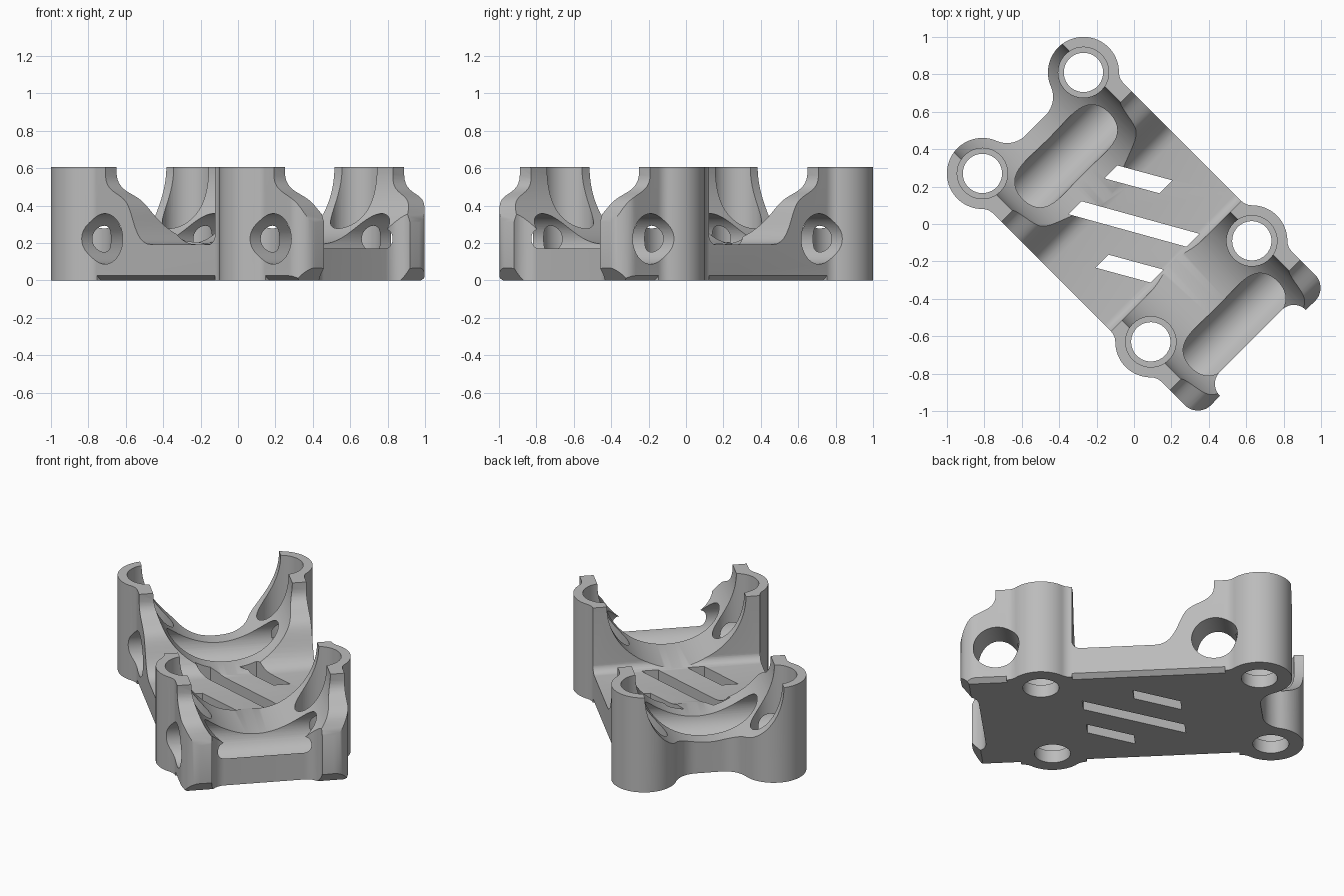
import bpy, bmesh, math
from mathutils import Matrix, Vector
from mathutils.geometry import interpolate_bezier

old = bpy.data.objects.get("Cube")
if old:
    bpy.data.objects.remove(old, do_unlink=True)

HEIGHT = 0.605
POST_V, POST_R = 0.382, 0.19
POST_U = (-0.764, 0.509)
SIDE_V = 0.493
ROD_OFFSET, ROD_R, ROD_Z = 0.25, 0.135, 0.222
CRADLE_R = 0.41

grey = bpy.data.materials.new("plain_grey")
grey.use_nodes = True
grey.diffuse_color = (0.5, 0.5, 0.5, 1)
grey.node_tree.nodes["Principled BSDF"].inputs["Base Color"].default_value = (0.5, 0.5, 0.5, 1)


def arc(cx, cy, r, start, end, steps=12):
    angles = [math.radians(start + (end - start) * i / steps) for i in range(steps + 1)]
    return [(cx + r * math.cos(a), cy + r * math.sin(a)) for a in angles]


def prism(name, points, low, high, axis):
    """Extrude a flat profile along one axis."""
    place = {"x": lambda a, b, t: (t, a, b),
             "y": lambda a, b, t: (a, t, b),
             "z": lambda a, b, t: (a, b, t)}[axis]
    bm = bmesh.new()
    rings = [[bm.verts.new(place(a, b, t)) for a, b in points] for t in (low, high)]
    bm.faces.new(rings[0])
    bm.faces.new(rings[1])
    for i in range(len(points)):
        j = (i + 1) % len(points)
        bm.faces.new((rings[0][i], rings[0][j], rings[1][j], rings[1][i]))
    bmesh.ops.recalc_face_normals(bm, faces=bm.faces)
    mesh = bpy.data.meshes.new(name)
    bm.to_mesh(mesh)
    bm.free()
    obj = bpy.data.objects.new(name, mesh)
    bpy.context.collection.objects.link(obj)
    return obj


def round_bar(cx, cy, r, low, high, axis, steps=64):
    return prism("cutter", arc(cx, cy, r, 0, 360, steps)[:-1], low, high, axis)


def cut(body, cutter):
    cutter.hide_render = True
    mod = body.modifiers.new("cut", "BOOLEAN")
    mod.operation, mod.solver, mod.object = "DIFFERENCE", "EXACT", cutter
    bpy.context.view_layer.objects.active = body
    bpy.ops.object.modifier_apply(modifier=mod.name)
    bpy.data.objects.remove(cutter, do_unlink=True)


def tangent(radius, rise):
    """Sideways offset and angle of a fillet touching a post."""
    side = math.sqrt((POST_R + radius) ** 2 - rise ** 2)
    return side, math.degrees(math.atan2(rise, side))


# Half of the plan outline: end wall, end block, front post, side, rear post, rear wall
FILLET = 0.08
rise = SIDE_V + FILLET - POST_V
side, ang = tangent(FILLET, rise)
fillet_v = SIDE_V + FILLET
rear, front = POST_U
half = arc(0.974, 0.235, 0.09, 180, 90)
half += arc(0.876, SIDE_V - 0.1, 0.1, 0, 90)
half += arc(front + side, fillet_v, FILLET, 270, 180 + ang, 6)
half += arc(front, POST_V, POST_R, ang, 180 - ang, 20)[1:]
half += arc(front - side, fillet_v, FILLET, 360 - ang, 270, 6)[1:]
half += arc(rear + side, fillet_v, FILLET, 270, 180 + ang, 6)
wall_u, wall_fillet = -0.745, 0.14
back = wall_u - wall_fillet - rear
drop, _ = tangent(wall_fillet, back)
back_ang = math.degrees(math.atan2(-drop, back)) + 360
half += arc(rear, POST_V, POST_R, ang, back_ang, 40)[1:]
half += arc(rear + back, POST_V - drop, wall_fillet, back_ang - 180, 0, 12)[1:]
outline = half + [(u, -v) for u, v in reversed(half)]
body = prism("bracket_body", outline, 0, HEIGHT, "z")

# Half-round cradle along the length
cut(body, round_bar(0, HEIGHT, CRADLE_R, -2, 2, "x", 128))


# Curved shoulder falling away from each post
def shoulder(u0, floor):
    def curve(*pts):
        pts = [Vector((u0 + a, b)) for a, b in pts]
        return [tuple(p)[:2] for p in interpolate_bezier(*pts, 12)]
    upper = curve((0.255, 0.56), (0.26, 0.47), (0.36, 0.47), (0.41, 0.42))
    lower = curve((0.41, 0.42), (0.47, 0.36), (0.47, floor), (0.60, floor))
    return [(u0 + 0.255, 0.8)] + upper + lower[1:]


window_floor = 0.192
edge_u = front - POST_R
window = shoulder(rear, window_floor)
window += arc(edge_u - 0.05, window_floor + 0.05, 0.05, 270, 360, 8) + [(edge_u, 0.8)]
cut(body, prism("cutter", window, -1, 1, "y"))
end_cut = shoulder(front, window_floor) + [(1.3, window_floor), (1.3, 0.8)]
cut(body, prism("cutter", end_cut, -1, 1, "y"))

# Stepped vertical bores and cross holes
for u in POST_U:
    for v in (-POST_V, POST_V):
        cut(body, round_bar(u, v, 0.105, -0.1, 0.2, "z"))
        cut(body, round_bar(u, v, 0.135, 0.08, 1, "z"))
    cut(body, round_bar(u + ROD_OFFSET, ROD_Z, ROD_R, -1, 1, "y"))


# Slanted slots through the floor
def slot(u0, u1, v0, v1, width=0.098):
    cut(body, prism("cutter", [(u0, v0), (u1, v1), (u1, v1 + width), (u0, v0 + width)],
                    -0.1, 0.5, "z"))


slot(-0.284, 0.284, -0.21, 0.112)
slot(-0.284, -0.02, 0.061, 0.212)
slot(0.02, 0.284, -0.31, -0.159)

# Chamfered lower edges
for s in (-1, 1):
    for u0, u1 in ((rear + side, front - side), (front + side, 1.1)):
        cut(body, prism("cutter", [(s * 0.451, -0.01), (s * 0.511, 0.04), (s * 0.6, -0.01)],
                        u0, u1, "x"))
cut(body, prism("cutter", [(0.911, -0.012), (1.01, 0.108), (1.1, -0.012)], -1, 1, "y"))

# Turn the bracket onto its diagonal and finish
body.data.transform(Matrix.Rotation(math.radians(-45), 4, "Z"))
body.data.materials.clear()
body.data.materials.append(grey)
for face in body.data.polygons:
    face.material_index = 0
bpy.ops.object.select_all(action="DESELECT")
body.select_set(True)
bpy.context.view_layer.objects.active = body
bpy.ops.object.shade_smooth_by_angle(angle=math.radians(30))
